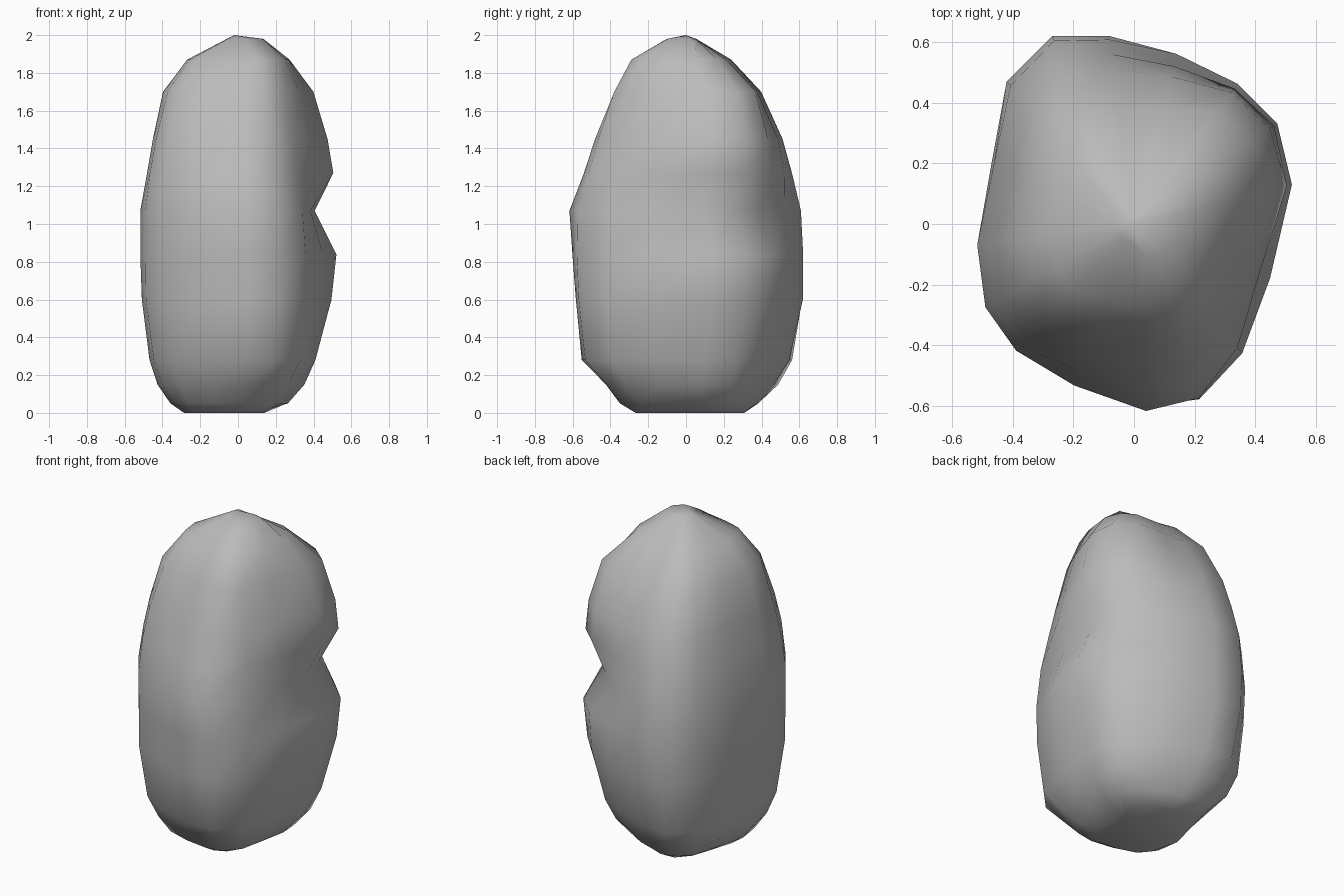
import bpy
import bmesh
from math import atan2, cos, pi, sin

default_cube = bpy.data.objects.get("Cube")
if default_cube:
    bpy.data.objects.remove(default_cube, do_unlink=True)

# Widest outline of the boulder, counter-clockwise from the right side
OUTLINE = [(.52, .13), (.47, .33), (.34, .46), (.14, .56), (-.08, .62),
           (-.27, .62), (-.42, .47), (-.47, .2), (-.52, -.07), (-.5, -.28),
           (-.4, -.43), (-.2, -.54), (.04, -.62), (.22, -.59), (.36, -.43),
           (.45, -.18)]

# Height: reach towards +x, then every eighth of a turn counter-clockwise
LEVELS = {
    0: (.06, .2, .31, .3, .29, .3, .27, .2),
    .05: (.25, .32, .37, .4, .36, .39, .35, .32),
    .15: (.34, .41, .45, .53, .43, .46, .42, .43),
    .28: (.4, .47, .54, .59, .47, .52, .55, .53),
    .6: (.49, .55, .62, .62, .51, .57, .58, .57),
    .84: (.52, .57, .62, .63, .52, .57, .6, .57),
    1.07: (.4, .455, .61, .61, .52, .57, .62, .54),
    1.27: (.5, .56, .56, .57, .48, .55, .54, .5),
    1.45: (.46, .55, .51, .52, .45, .51, .48, .46),
    1.7: (.38, .48, .37, .43, .4, .43, .37, .4),
    1.87: (.28, .28, .21, .27, .27, .3, .26, .33),
    1.98: (.17, .06, .05, .06, .06, .06, .07, .14),
}

DIRECTIONS = [(cos(i * pi / 4), sin(i * pi / 4)) for i in range(8)]
FULL_REACH = [max(x * dx + y * dy for x, y in OUTLINE) for dx, dy in DIRECTIONS]


def ring_points(reach):
    """Scale the outline by reaches blended around the turn."""
    ratios = [r / full for r, full in zip(reach, FULL_REACH)]
    for x, y in OUTLINE:
        turn = (atan2(y, x) / (pi / 4)) % 8
        index = int(turn)
        blend = turn - index
        ratio = ratios[index] * (1 - blend) + ratios[(index + 1) % 8] * blend
        yield x * ratio, y * ratio


# Boulder body: stacked rings bridged with faces
bm = bmesh.new()
rings = [[bm.verts.new((x, y, height)) for x, y in ring_points(reach)]
         for height, reach in LEVELS.items()]
count = len(OUTLINE)
for lower, upper in zip(rings, rings[1:]):
    for i in range(count):
        j = (i + 1) % count
        bm.faces.new((lower[i], lower[j], upper[j], upper[i]))

# Flat underside and a low peak
bm.faces.new(reversed(rings[0]))
peak = bm.verts.new((-.02, 0, 2))
for i in range(count):
    bm.faces.new((rings[-1][i], rings[-1][(i + 1) % count], peak))
for face in bm.faces:
    face.smooth = True
bmesh.ops.recalc_face_normals(bm, faces=bm.faces)

mesh = bpy.data.meshes.new("boulder")
bm.to_mesh(mesh)
bm.free()
boulder = bpy.data.objects.new("boulder", mesh)
bpy.context.collection.objects.link(boulder)

# Plain grey stone
stone = bpy.data.materials.new("stone grey")
stone.use_nodes = True
GREY = (.5, .5, .5, 1)
stone.diffuse_color = GREY
stone.node_tree.nodes["Principled BSDF"].inputs["Base Color"].default_value = GREY
mesh.materials.append(stone)
